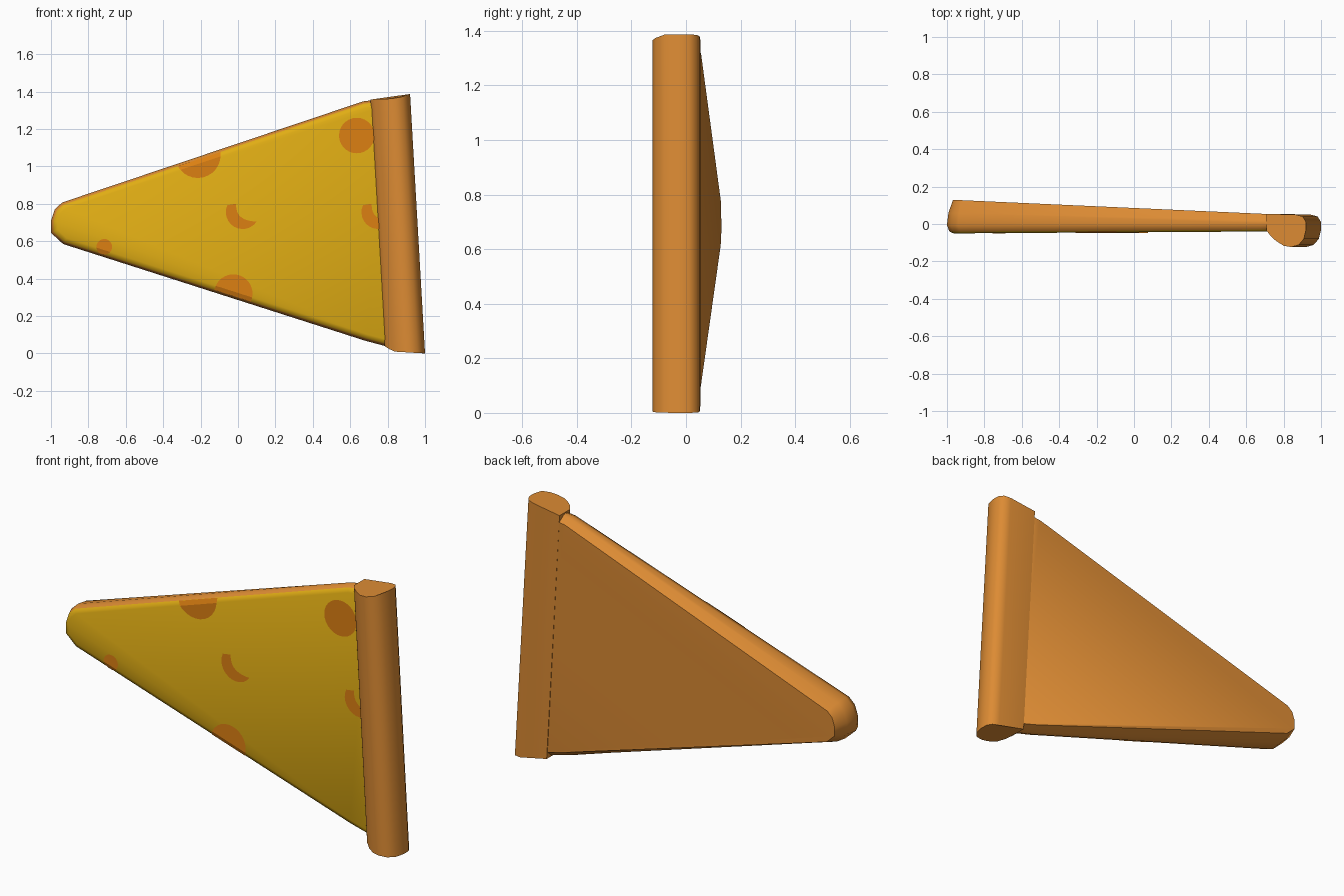
import bpy, bmesh, math
from mathutils import Vector

if "Cube" in bpy.data.objects:
    bpy.data.objects.remove(bpy.data.objects["Cube"])


def material(name, rgb):
    m = bpy.data.materials.new(name)
    m.diffuse_color = (*rgb, 1)
    m.use_nodes = True
    m.node_tree.nodes["Principled BSDF"].inputs["Base Color"].default_value = m.diffuse_color
    return m


CHEESE = material("cheese yellow", (0.75, 0.42, 0.007))
CRUST = material("baked crust", (0.72, 0.26, 0.034))
TOPPING = material("topping orange", (0.72, 0.215, 0.006))


def finish(bm, name, mats, angle=None):
    mesh = bpy.data.meshes.new(name)
    bm.to_mesh(mesh)
    bm.free()
    ob = bpy.data.objects.new(name, mesh)
    bpy.context.collection.objects.link(ob)
    for m in mats:
        mesh.materials.append(m)
    if angle:
        bpy.ops.object.select_all(action='DESELECT')
        ob.select_set(True)
        bpy.context.view_layer.objects.active = ob
        bpy.ops.object.shade_smooth_by_angle(angle=math.radians(angle))
    return ob


def loft(bm, rings):
    """Skin closed rings, cap both ends; returns faces by band."""
    rows = [[bm.verts.new(p) for p in r] for r in rings]
    n = len(rows[0])
    caps = [bm.faces.new(rows[0]), bm.faces.new(rows[-1])]
    bands = [[bm.faces.new((a[i], a[(i + 1) % n], b[(i + 1) % n], b[i]))
              for i in range(n)] for a, b in zip(rows, rows[1:])]
    bmesh.ops.recalc_face_normals(bm, faces=bm.faces)
    return caps, bands


# Slice outline in x, z, counter-clockwise
OUTLINE = [Vector(p) for p in (
    (-0.935, 0.585), (0.68, 0.068), (0.86, 0.02), (0.82, 1.365), (0.67, 1.348),
    (-0.94, 0.807), (-0.98, 0.77), (-1, 0.71), (-1, 0.645))]


def inset(d):
    n = len(OUTLINE)
    normals = []
    for i in range(n):
        e = (OUTLINE[(i + 1) % n] - OUTLINE[i]).normalized()
        normals.append(Vector((-e.y, e.x)))
    return [OUTLINE[i] + (normals[i - 1] + normals[i]) * d / (1 + normals[i - 1].dot(normals[i]))
            for i in range(n)]


def front_y(x):
    return -0.05 + 0.01 * (x + 0.94) / 1.64


def back_y(x):
    return 0.128 - 0.074 * (x + 0.94) / 1.64


EDGE, FLAT, DROP = 0.013, 0.036, 0.01


def ring(d, fn):
    return [(p.x, fn(p.x), p.y) for p in inset(d)]


# Slice body: cheese on the front and its rounded rim, crust elsewhere
bm = bmesh.new()
caps, bands = loft(bm, [
    ring(FLAT, front_y),
    ring(EDGE, lambda x: front_y(x) + DROP),
    ring(0, lambda x: front_y(x) + 0.045),
    ring(0.008, lambda x: 0.45 * front_y(x) + 0.55 * back_y(x) + 0.01),
    ring(0.032, back_y)])
for f in bm.faces:
    f.material_index = 1
for f in [caps[0]] + bands[0]:
    f.material_index = 0
finish(bm, "slice_body", [CHEESE, CRUST], 50)

# Crust roll: profile (offset from outer edge, y) swept up the leaning outer edge
PROFILE = [(-0.213, -0.035), (-0.19, -0.066), (-0.16, -0.092), (-0.12, -0.117), (-0.08, -0.123),
           (-0.04, -0.112), (-0.012, -0.08), (0, -0.03), (-0.001, 0.012), (-0.018, 0.04),
           (-0.055, 0.05), (-0.213, 0.054)]


def crust_ring(t):
    out = []
    for u, y in PROFILE:
        low = -0.06 * u + max(0, -u - 0.17) * 0.6
        high = 1.387 + 0.14 * u - max(0, -y - 0.08) * 0.25
        z = low + (high - low) * t
        out.append((1 - 0.08 * z / 1.387 + u, y, z))
    return out


bm = bmesh.new()
loft(bm, [crust_ring(t) for t in (0, 0.5, 1)])
finish(bm, "crust_roll", [CRUST], 50)

# Toppings: thin patches trimmed to the cheese edges and laid on its surface
RIM, INNER = inset(EDGE), inset(FLAT)
SIDES = (0, 4)   # lower and upper long edges


def edge_line(poly, i):
    a, b = poly[i], poly[i + 1]
    e = (b - a).normalized()
    return a, Vector((e.y, -e.x))   # outward normal


def patch(name, polys):
    bm = bmesh.new()
    for poly in polys:
        bm.faces.new([bm.verts.new((x, 0, z)) for x, z in poly])
    bmesh.ops.remove_doubles(bm, verts=bm.verts, dist=1e-5)
    for poly, trim in ((RIM, True), (INNER, False)):
        for i in SIDES:
            a, n = edge_line(poly, i)
            bmesh.ops.bisect_plane(bm, geom=bm.verts[:] + bm.edges[:] + bm.faces[:],
                                   plane_co=(a.x, 0, a.y), plane_no=(n.x, 0, n.y),
                                   clear_outer=trim)
    for v in bm.verts:
        drop = 0
        for i in SIDES:
            a, n = edge_line(RIM, i)
            dist = (a - Vector((v.co.x, v.co.z))).dot(n)
            drop = max(drop, DROP * (1 - dist / (FLAT - EDGE)))
        v.co.y = front_y(v.co.x) + drop - 0.003
    bm.normal_update()
    for f in bm.faces:
        if f.normal.y > 0:
            f.normal_flip()
    finish(bm, name, [TOPPING])


def disc(cx, cz, r, n=28):
    return [[(cx + r * math.cos(k * math.tau / n), cz + r * math.sin(k * math.tau / n))
             for k in range(n)]]


def crescent(cx, cz, n=12):
    outer, inner = [], []
    for k in range(n + 1):
        t = k / n
        a = math.radians(155 + 170 * t)
        outer.append((cx + 0.09 * math.cos(a), cz + 0.09 * math.sin(a)))
        p, q, s = (1 - t) ** 2, 2 * t * (1 - t), t * t
        inner.append((cx - 0.035 * p - 0.04 * q + 0.075 * s,
                      cz + 0.045 * p - 0.047 * q - 0.05 * s))
    return [(outer[k], outer[k + 1], inner[k + 1], inner[k]) for k in range(n)]


for k, (x, z, r) in enumerate([(0.635, 1.165, 0.095), (-0.215, 1.06, 0.122),
                               (-0.025, 0.32, 0.103), (-0.715, 0.57, 0.042)]):
    patch(f"topping_disc_{k + 1}", disc(x, z, r))
for k, x in enumerate((0.025, 0.75)):
    patch(f"topping_crescent_{k + 1}", crescent(x, 0.755))
